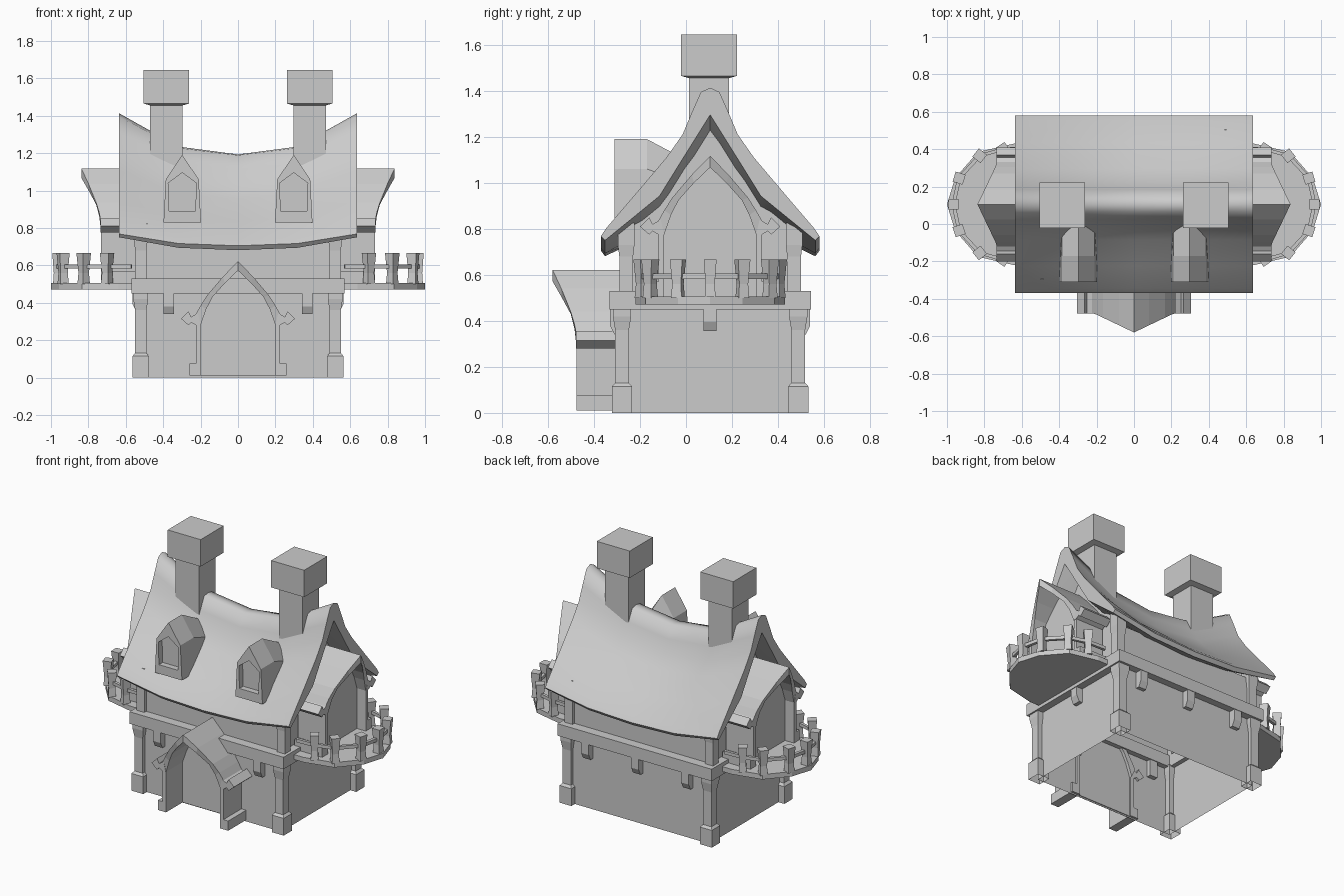
import bpy, bmesh, math
from mathutils import Vector

if "Cube" in bpy.data.objects:
    bpy.data.objects.remove(bpy.data.objects["Cube"])

grey = bpy.data.materials.new("plain_grey")
grey.use_nodes = True
GREY = (0.6, 0.6, 0.6, 1)
grey.diffuse_color = GREY
grey.node_tree.nodes["Principled BSDF"].inputs["Base Color"].default_value = GREY

CY = 0.105  # depth position of the ridge


def loft(name, loops, start=True, end=True, smooth=False):
    """Skin a row of closed loops that all have the same point count."""
    bm = bmesh.new()
    rows = [[bm.verts.new(p) for p in loop] for loop in loops]
    n = len(rows[0])
    for a, b in zip(rows, rows[1:]):
        for i in range(n):
            j = (i + 1) % n
            bm.faces.new((a[i], a[j], b[j], b[i]))
    if start:
        bm.faces.new(rows[0][::-1])
    if end:
        bm.faces.new(rows[-1])
    bmesh.ops.remove_doubles(bm, verts=bm.verts, dist=0.0001)
    bmesh.ops.recalc_face_normals(bm, faces=bm.faces)
    mesh = bpy.data.meshes.new(name)
    bm.to_mesh(mesh)
    bm.free()
    mesh.materials.append(grey)
    if smooth:
        mesh.polygons.foreach_set("use_smooth", [True] * len(mesh.polygons))
        mesh.set_sharp_from_angle(angle=math.radians(60))
    obj = bpy.data.objects.new(name, mesh)
    bpy.context.collection.objects.link(obj)


def around(hx, hy, z):
    """Rectangle centred on the house."""
    return [(-hx, CY - hy, z), (hx, CY - hy, z), (hx, CY + hy, z), (-hx, CY + hy, z)]


def square(x, y, z, r):
    return [(x - r, y - r, z), (x + r, y - r, z), (x + r, y + r, z), (x - r, y + r, z)]


def mirror(pts):
    """Complete a half outline whose first point lies on the axis."""
    return [(-u, z) for u, z in pts[:0:-1]] + pts


# Open wall shells and the storey band, a ring
loft("lower_walls", [around(0.52, 0.39, z) for z in (0, 0.46)], False, False)
loft("upper_walls", [around(0.515, 0.375, z) for z in (0.53, 0.75)], False, False)
loft("floor_band", [around(hx, hy, z) for hx, hy, z in
     ((0.57, 0.438, 0.45), (0.57, 0.438, 0.53), (0.49, 0.355, 0.53),
      (0.49, 0.355, 0.45), (0.57, 0.438, 0.45))], False, False)

gable = mirror([(0, 1.25), (0.2, 0.93), (0.375, 0.79), (0.375, 0.53)])
for s in (-1, 1):
    loft("gable_wall", [[(s * x, CY + u, z) for u, z in gable] for x in (0.5, 0.516)])

# Corner posts
for sx in (-1, 1):
    for sy in (-1, 1):
        x, y = sx * 0.52, CY + sy * 0.383
        loft("lower_post", [square(x, y, z, r) for z, r in
             ((0, 0.044), (0.115, 0.044), (0.13, 0.03), (0.36, 0.03), (0.42, 0.04), (0.46, 0.04))],
             start=False)
        y = CY + sy * 0.365
        loft("upper_post", [square(x, y, z, r) for z, r in
             ((0.53, 0.03), (0.68, 0.03), (0.73, 0.036), (0.825, 0.036))])


# Beam ends under the band
def beam_end(origin, out):
    out = Vector(out)
    side = Vector((-out.y, out.x, 0))
    shape = ((-0.03, 0.46), (0.045, 0.46), (0.045, 0.38), (0.025, 0.34), (-0.03, 0.34))
    loft("beam_end", [[Vector(origin) + out * d + side * w + Vector((0, 0, z))
                       for d, z in shape] for w in (-0.028, 0.028)])


for x in (-0.37, 0, 0.37):
    beam_end((x, CY + 0.39, 0), (0, 1, 0))
    if x:
        beam_end((x, CY - 0.39, 0), (0, -1, 0))
for s in (-1, 1):
    beam_end((s * 0.52, CY, 0.015), (s, 0, 0))

# Sagging roof: one profile swept along x in four bays
outer = [(0, 1.413), (0.04, 1.395), (0.08, 1.305), (0.12, 1.21), (0.19, 1.11),
         (0.33, 0.945), (0.45, 0.805), (0.475, 0.768)]
inner = [(0.457, 0.75), (0.34, 0.845), (0.22, 0.943), (0.11, 1.12), (0, 1.296)]
right_half = outer + inner
roof_profile = right_half + [(-u, z) for u, z in right_half[-2:0:-1]]


def roof_loop(t):
    sag = 1 - abs(t) ** 2.4
    return [(0.636 * t, CY + u, z - sag * (0.22 - 0.33 * abs(u))) for u, z in roof_profile]


loft("roof", [roof_loop(t) for t in (-1, -0.5, 0, 0.5, 1)], smooth=True)

# Chimneys and dormers
dormer = mirror([(0, 1.19), (0.088, 1.06), (0.1, 0.83)])
dormer_back = mirror([(0, 1.1), (0.088, 1.0), (0.1, 0.83)])
window = mirror([(0, 1.095), (0.075, 1.04), (0.07, 0.89)])
for s in (-1, 1):
    x = s * 0.383
    loft("chimney", [square(x, 0.1, z, r) for z, r in
         ((1.1, 0.087), (1.455, 0.087), (1.465, 0.122), (1.645, 0.122))])
    stations = ((dormer_back, 0.0), (dormer, -0.17), (dormer, -0.31),
                (window, -0.31), (window, -0.27))
    loft("dormer", [[(s * 0.298 + u, y, z) for u, z in pts] for pts, y in stations])


# Hooded doorways: u runs along the wall, d outward, z up
def doorway(name, place, door_depth):
    stations = [((0, 0.622), (0, 0.572)), ((0.08, 0.54), (0.07, 0.505)),
                ((0.165, 0.44), (0.137, 0.43)), ((0.2, 0.385), (0.17, 0.365)),
                ((0.228, 0.335), (0.2, 0.28))]
    panel = mirror([i for o, i in stations] + [(0.2, 0.01)])
    loft(name + "_panel", [[place(u, d, z) for u, z in panel]
                           for d in (door_depth - 0.02, door_depth)])
    stations = [tuple((-u, z) for u, z in st) for st in stations[:0:-1]] + stations
    loops = []
    for o, i in stations:
        d = 0.165 + 0.105 * max(0, 1 - abs(o[0]) / 0.22)
        loops.append([place(o[0], -0.05, o[1]), place(o[0], d, o[1]),
                      place(i[0], d, i[1]), place(i[0], -0.05, i[1])])
    loft(name + "_hood", loops)
    eave = ((0.2, 0.28), (0.215, 0.345), (0.25, 0.325), (0.265, 0.355),
            (0.305, 0.315), (0.265, 0.28), (0.25, 0.295), (0.225, 0.28))
    jamb = ((0.2, 0.01), (0.26, 0.01), (0.26, 0.075), (0.225, 0.075), (0.225, 0.3), (0.2, 0.3))
    for s in (-1, 1):
        for part, shape, depth in (("_eave", eave, 0.168), ("_jamb", jamb, 0.165)):
            loft(name + part, [[place(s * u, d, z) for u, z in shape] for d in (-0.04, depth)])


doorway("front_door", lambda u, d, z: (u, -0.31 - d, z), -0.01)
doorway("left_door", lambda u, d, z: (0.567 + d, CY + u, z + 0.495), 0.1)
doorway("right_door", lambda u, d, z: (-0.567 - d, CY + u, z + 0.495), 0.1)

# Balconies with railings
deck_half = [(0.5, 0.325), (0.64, 0.325), (0.835, 0.28), (0.957, 0.14)]
deck = deck_half + [(1.0, 0)] + [(x, -u) for x, u in deck_half[::-1]]
post_half = [(0.7, 0.295), (0.825, 0.26), (0.935, 0.14)]
posts = post_half + [(0.965, 0)] + [(x, -u) for x, u in post_half[::-1]]
for s in (-1, 1):
    loft("balcony_deck", [[(s * x, CY + u, z) for x, u in deck] for z in (0.472, 0.505)])
    for x, u in posts:
        turn = math.atan2(u, x - 0.5)
        loops = []
        for z, r in ((0.5, 0.024), (0.56, 0.02), (0.667, 0.028)):
            corners = [(r * 1.41 * math.cos(turn + math.pi * (k + 0.5) / 2),
                        r * 1.41 * math.sin(turn + math.pi * (k + 0.5) / 2)) for k in range(4)]
            loops.append([(s * (x + a), CY + u + b, z) for a, b in corners])
        loft("railing_post", loops)
    rail = []
    for x, u in [(0.57, 0.3)] + posts + [(0.57, -0.3)]:
        out = Vector((x - 0.5, u)).normalized() * 0.01
        rail.append([(s * (x + k * out.x), CY + u + k * out.y, z)
                     for k, z in ((-1, 0.583), (1, 0.583), (1, 0.605), (-1, 0.605))])
    loft("railing_bar", rail)
